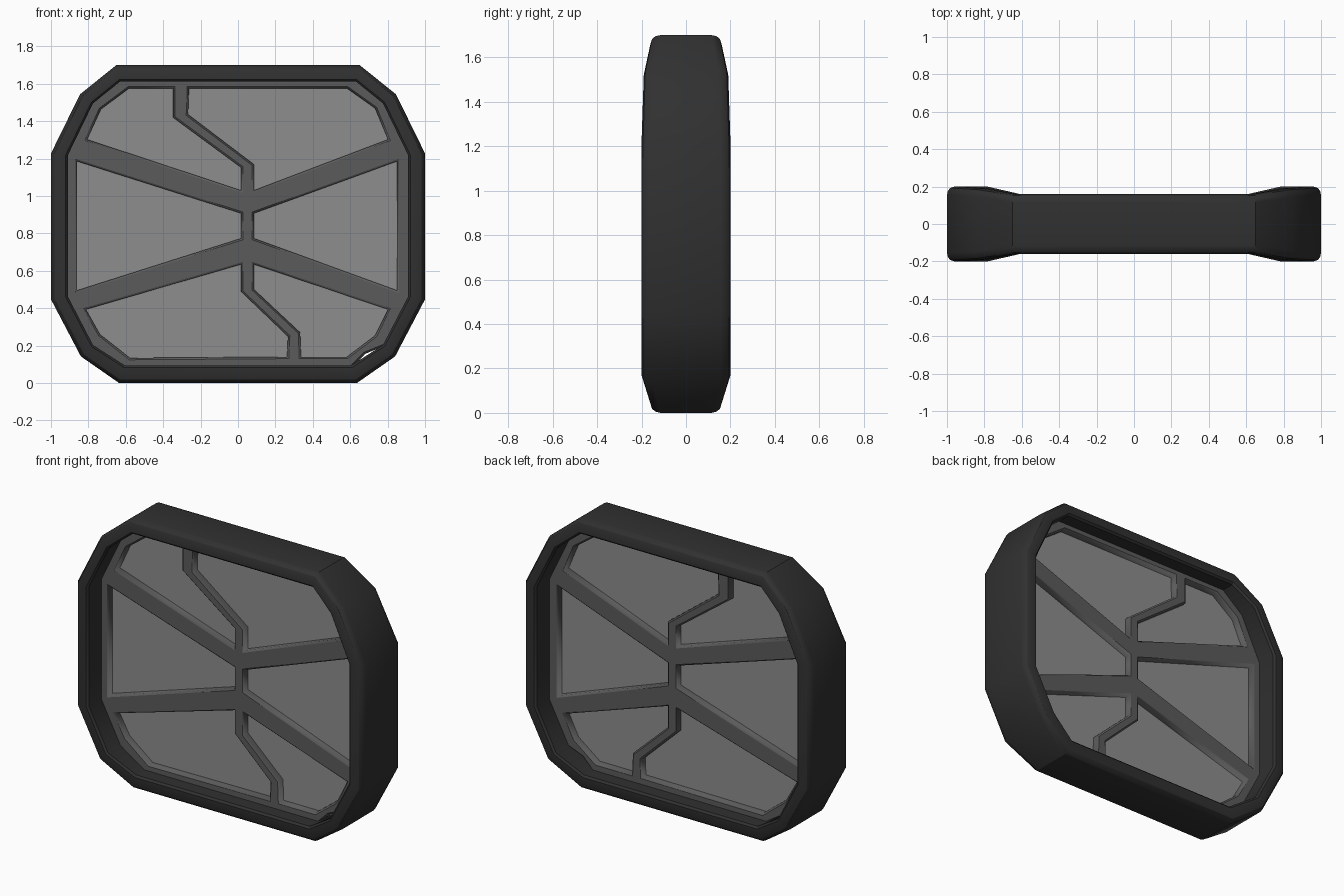
import bpy, bmesh, math

if "Cube" in bpy.data.objects:
    bpy.data.objects.remove(bpy.data.objects["Cube"])


def material(name, v):
    m = bpy.data.materials.new(name)
    m.diffuse_color = (v, v, v, 1)
    m.use_nodes = True
    m.node_tree.nodes["Principled BSDF"].inputs["Base Color"].default_value = m.diffuse_color
    return m


DARK = material("dark frame", 0.03)
GREY = material("grey lattice", 0.105)
PANE = material("light pane", 0.27)


def smooth(obj):
    bpy.ops.object.select_all(action='DESELECT')
    obj.select_set(True)
    bpy.context.view_layer.objects.active = obj
    bpy.ops.object.shade_smooth_by_angle(angle=math.radians(30))


def ring(right_side):
    """Right half points from top to bottom, mirrored into a closed loop."""
    return right_side + [(-x, z) for x, z in reversed(right_side)]


outer = ring([(.65, 1.7), (.845, 1.543), (1, 1.227), (1, .447), (.84, .142), (.636, 0)])
inner = ring([(.63, 1.612), (.775, 1.495), (.91, 1.217), (.91, .463), (.775, .203), (.605, .094)])
depth = [.16, .19, .2, .2, .2, .16]
depth += depth[::-1]

# Frame: rounded cross-section lofted around the twelve corners
half = [(0, .045), (.06, .022), (.2, .007), (.45, 0), (.87, 0), (1, .012)]
bm = bmesh.new()
loops = []
for (ox, oz), (ix, iz), d in zip(outer, inner, depth):
    section = [(t, -(d - s)) for t, s in half] + [(t, d - s) for t, s in reversed(half)]
    loops.append([bm.verts.new((ox + (ix - ox) * t, y, oz + (iz - oz) * t)) for t, y in section])
for i, a in enumerate(loops):
    b = loops[(i + 1) % len(loops)]
    for j in range(len(a)):
        k = (j + 1) % len(a)
        bm.faces.new((a[j], a[k], b[k], b[j]))
bmesh.ops.recalc_face_normals(bm, faces=bm.faces)
me = bpy.data.meshes.new("outer_frame")
bm.to_mesh(me)
bm.free()
frame = bpy.data.objects.new("outer_frame", me)
bpy.context.collection.objects.link(frame)
me.materials.append(DARK)
smooth(frame)


def plate(name, outlines, half_depth, chamfer, mat):
    """Flat plate from closed outlines (inner ones become holes)."""
    cu = bpy.data.curves.new(name, 'CURVE')
    cu.dimensions = '2D'
    cu.fill_mode = 'BOTH'
    cu.extrude = half_depth - chamfer
    cu.bevel_depth = chamfer
    cu.bevel_resolution = 0
    cu.offset = -chamfer
    for pts in outlines:
        sp = cu.splines.new('POLY')
        sp.points.add(len(pts) - 1)
        for p, (x, z) in zip(sp.points, pts):
            p.co = (x, z, 0, 1)
        sp.use_cyclic_u = True
    obj = bpy.data.objects.new(name, cu)
    obj.rotation_euler.x = math.pi / 2
    bpy.context.collection.objects.link(obj)
    bpy.ops.object.select_all(action='DESELECT')
    obj.select_set(True)
    bpy.context.view_layer.objects.active = obj
    bpy.ops.object.convert(target='MESH')
    obj = bpy.context.view_layer.objects.active
    obj.data.materials.clear()
    obj.data.materials.append(mat)
    return obj


# Lattice: plate with six window openings and a slim gap at the lower right
rim = [(x * 1.02, .853 + (z - .853) * 1.02) for x, z in inner]
rim[4:6] = [(.80, .205), (.68, .156), (.60, .075)]
windows = [
    [(-.86, 1.185), (.016, .907), (.016, .773), (-.86, .495)],
    [(.086, .907), (.85, 1.185), (.85, .495), (.086, .773)],
    [(-.583, 1.575), (-.348, 1.575), (-.348, 1.42), (.016, 1.152), (.016, 1.03),
     (-.807, 1.302), (-.733, 1.463)],
    [(-.262, 1.575), (.583, 1.575), (.733, 1.468), (.802, 1.302), (.086, 1.03),
     (.086, 1.168), (-.267, 1.436)],
    [(-.813, .393), (.016, .634), (.016, .489), (.267, .249), (.262, .14),
     (-.578, .134), (-.738, .26)],
    [(.086, .634), (.802, .393), (.733, .254), (.583, .14), (.337, .14),
     (.332, .27), (.086, .5)],
]
plate("lattice", [rim] + windows, .065, .01, GREY)

# Thin pane held inside the lattice
pane = [(x * .965, .853 + (z - .853) * .965) for x, z in inner]
plate("pane", [pane], .025, 0, PANE)
